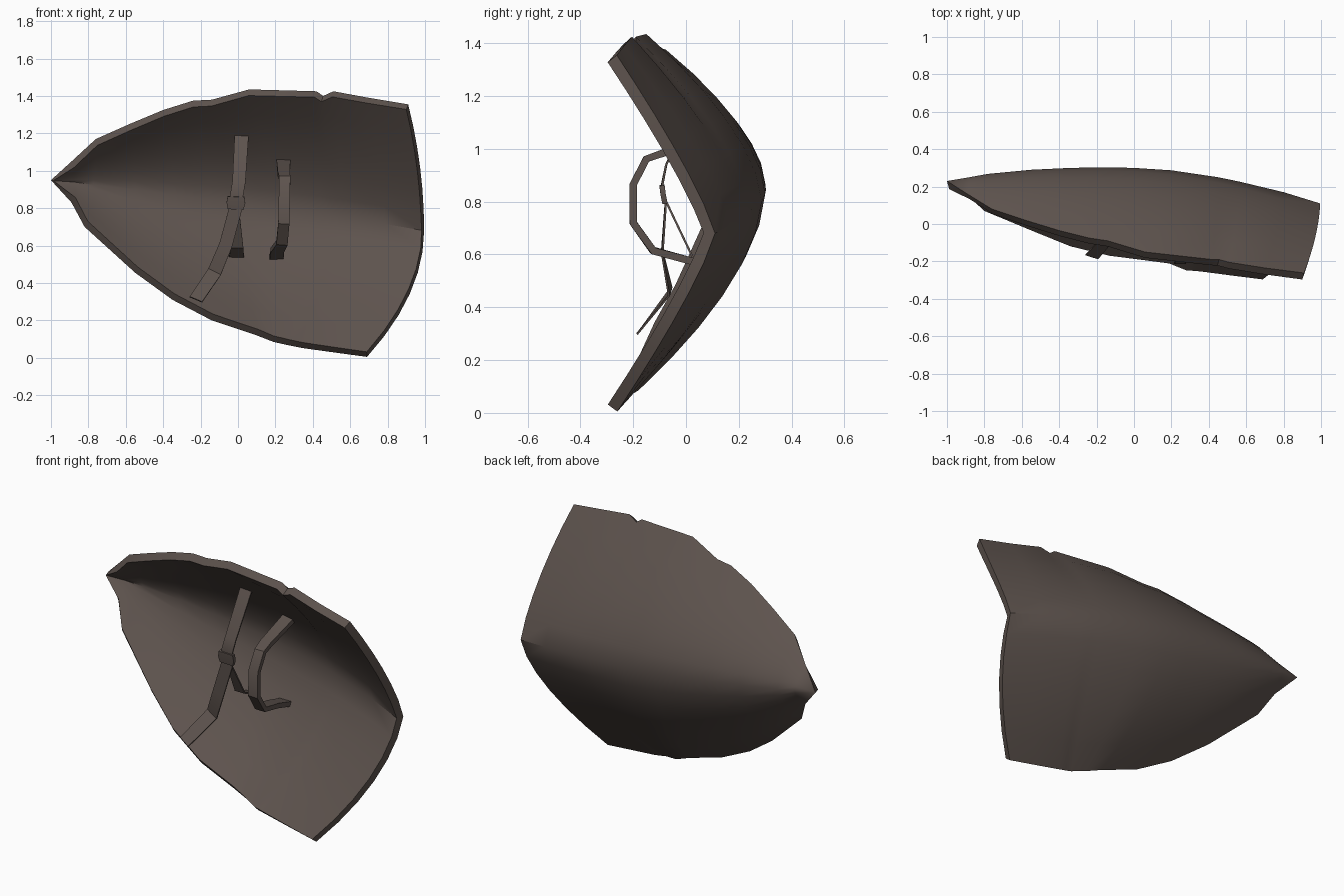
import bpy, bmesh, math
from mathutils import Vector as V

if "Cube" in bpy.data.objects:
    bpy.data.objects.remove(bpy.data.objects["Cube"])

leather = bpy.data.materials.new("dark_brown")
leather.diffuse_color = (0.110, 0.086, 0.075, 1)
leather.use_nodes = True
leather.node_tree.nodes["Principled BSDF"].inputs["Base Color"].default_value = leather.diffuse_color


def add_object(name, bm, angle):
    me = bpy.data.meshes.new(name)
    bm.to_mesh(me)
    bm.free()
    me.materials.append(leather)
    ob = bpy.data.objects.new(name, me)
    bpy.context.collection.objects.link(ob)
    bpy.ops.object.select_all(action='DESELECT')
    ob.select_set(True)
    bpy.context.view_layer.objects.active = ob
    if name == "shield_shell":
        mod = ob.modifiers.new("thickness", 'SOLIDIFY')
        mod.thickness = 0.045
        mod.offset = -1
        bpy.ops.object.modifier_apply(modifier=mod.name)
    bpy.ops.object.shade_smooth_by_angle(angle=math.radians(angle))
    return ob


# Shield stations: upper edge, ridge, lower edge, curve power
TIP = (-1, 0.23, 0.95)
stations = [
    (TIP, TIP, TIP, 1.5),
    ((-.89, .16, 1.05), (-.88, .25, .94), (-.89, .165, .83), 1.5),
    ((-.76, .08, 1.17), (-.78, .268, .925), (-.82, .10, .70), 1.6),
    ((-.58, .02, 1.25), (-.55, .29, .90), (-.55, -.01, .455), 1.7),
    ((-.40, -.035, 1.325), (-.34, .30, .87), (-.35, -.09, .31), 1.7),
    ((-.24, -.075, 1.375), (-.15, .303, .845), (-.14, -.14, .20), 1.7),
    ((-.14, -.09, 1.38), (0, .30, .83), (.10, -.17, .12), 1.7),
    ((.06, -.15, 1.435), (.20, .287, .80), (.19, -.18, .085), 1.65),
    ((.42, -.19, 1.425), (.45, .25, .77), (.28, -.215, .065), 1.5),
    ((.455, -.19, 1.40), (.51, .238, .76), (.32, -.217, .057), 1.47),
    ((.51, -.205, 1.425), (.57, .225, .75), (.36, -.22, .05), 1.45),
    ((.70, -.235, 1.39), (.80, .17, .715), (.52, -.24, .028), 1.3),
    ((.91, -.262, 1.355), (.995, .11, .68), (.69, -.26, .005), 1.2),
]
N = 6
bm = bmesh.new()
rows = []
for top, mid, low, power in stations:
    row = []
    for j in range(-N, N + 1):
        t = abs(j) / N
        a, m = V(top if j < 0 else low), V(mid)
        d = a - m
        row.append(bm.verts.new((m.x + d.x * t * t,
                                 m.y + d.y * t ** power,
                                 m.z + d.z * t)))
    rows.append(row)
for r, s in zip(rows, rows[1:]):
    for j in range(2 * N):
        bm.faces.new((r[j], s[j], s[j + 1], r[j + 1]))
bmesh.ops.remove_doubles(bm, verts=bm.verts, dist=1e-4)
add_object("shield_shell", bm, 40)


def ribbon(name, points, thick):
    """Flat band along points (x, y, z, width)."""
    bm = bmesh.new()
    ps = [V(p[:3]) for p in points]
    rings = []
    for i, p in enumerate(ps):
        t = (ps[min(i + 1, len(ps) - 1)] - ps[max(i - 1, 0)]).normalized()
        side = V((1, 0, 0))
        side = (side - t * side.dot(t)).normalized()
        up = t.cross(side) * thick / 2
        side = side * points[i][3] / 2
        rings.append([bm.verts.new(p + side * a + up * b)
                      for a, b in ((1, 1), (-1, 1), (-1, -1), (1, -1))])
    for r, s in zip(rings, rings[1:]):
        for k in range(4):
            bm.faces.new((r[k], r[(k + 1) % 4], s[(k + 1) % 4], s[k]))
    bm.faces.new(rings[0])
    bm.faces.new(rings[-1])
    bmesh.ops.recalc_face_normals(bm, faces=bm.faces)
    add_object(name, bm, 30)


# Curved hand grip
ribbon("hand_grip", [
    (.243, .13, 1.05, .075), (.245, -.09, .983, .065), (.25, -.15, .962, .06),
    (.248, -.2, .865, .06), (.245, -.2, .72, .06), (.235, -.125, .615, .06),
    (.21, .02, .575, .07), (.207, .14, .54, .075)], .028)

# Long arm strap
ribbon("arm_strap", [
    (.02, .055, 1.2, .075), (.005, -.075, .94, .07), (-.008, -.09, .865, .07),
    (-.015, -.077, .79, .07), (-.065, -.09, .605, .07),
    (-.125, -.06, .46, .075), (-.225, -.175, .312, .075)], .008)

# Short strap that ties the arm strap to the shell
ribbon("short_strap", [
    (-.01, -.075, .80, .03), (-.004, .025, .59, .065),
    (-.008, .14, .54, .08)], .008)

# Buckle on the arm strap
ribbon("strap_buckle", [
    (-.01, -.091, .862, .09), (-.011, -.087, .83, .1), (-.013, -.08, .795, .085)], .02)
